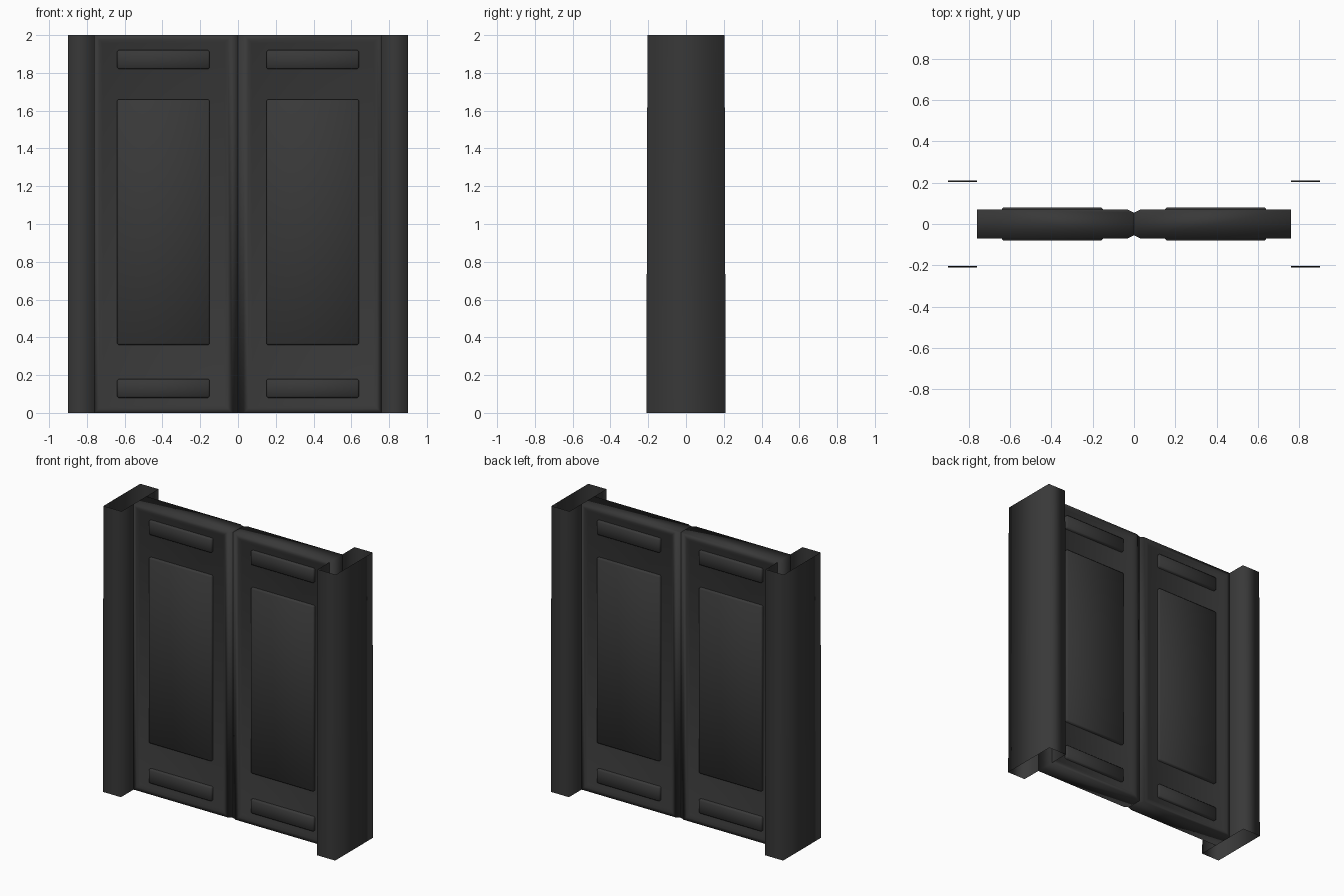
import bpy, bmesh

cube = bpy.data.objects.get("Cube")
if cube:
    bpy.data.objects.remove(cube)

# One dark colour for everything
mat = bpy.data.materials.new("charcoal_grey")
mat.use_nodes = True
colour = (0.04, 0.04, 0.04, 1)
mat.diffuse_color = colour
mat.node_tree.nodes["Principled BSDF"].inputs["Base Color"].default_value = colour


def finish(bm, name, smooth=True):
    """Turn a bmesh into a named, shaded object."""
    mesh = bpy.data.meshes.new(name)
    for f in bm.faces:
        f.smooth = smooth
    bm.to_mesh(mesh)
    bm.free()
    mesh.materials.append(mat)
    obj = bpy.data.objects.new(name, mesh)
    bpy.context.collection.objects.link(obj)
    return obj


def extrude_outline(bottom, top, cap):
    """Join matching outlines on the floor and at the top with walls."""
    bm = bmesh.new()
    low = [bm.verts.new((x, y, 0)) for x, y in bottom]
    high = [bm.verts.new((x, y, HEIGHT)) for x, y in top]
    n = len(low)
    for i in range(n if cap else n - 1):
        j = (i + 1) % n
        bm.faces.new((low[i], low[j], high[j], high[i]))
    if cap:
        bm.faces.new(low[::-1])
        bm.faces.new(high)
    return bm


HEIGHT = 2.0
INNER, OUTER = 0.76, 0.90      # jamb sides
THICK, EDGE = 0.07, 0.055      # half thickness of a leaf, and at its meeting edge


def jamb_outline(s, half):
    pts = [(INNER, THICK), (INNER, half), (OUTER, half),
           (OUTER, -half), (INNER, -half), (INNER, -THICK)]
    pts = [(s * x, y) for x, y in pts]
    return pts[::-1] if s > 0 else pts


for side, s in (("left", 1), ("right", -1)):
    # Hollow jamb, open at both ends and slotted for the leaf
    bm = extrude_outline(jamb_outline(s, 0.21), jamb_outline(s, 0.204), False)
    bmesh.ops.reverse_faces(bm, faces=bm.faces[:])
    for f in bm.faces:
        f.normal_update()
    if max(bm.faces, key=lambda f: s * f.calc_center_median().x).normal.x * s < 0:
        bmesh.ops.reverse_faces(bm, faces=bm.faces[:])
    finish(bm, side + "_jamb")

    # Leaf with a chamfered meeting edge and a shallow sunk field on each face
    outline = [(0, -EDGE), (0.03, -THICK), (INNER, -THICK),
               (INNER, THICK), (0.03, THICK), (0, EDGE)]
    outline = [(s * x, y) for x, y in outline]
    bm = extrude_outline(outline, outline, True)
    bmesh.ops.recalc_face_normals(bm, faces=bm.faces[:])
    broad = [f for f in bm.faces if abs(f.normal.y) > 0.99]
    bmesh.ops.inset_region(bm, faces=broad, thickness=0.035)
    bmesh.ops.inset_region(bm, faces=broad, thickness=0.025, depth=-0.01)
    finish(bm, side + "_leaf")

    # Raised panels, showing on both faces of the leaf
    for part, z0, z1 in (("bottom_panel", 0.08, 0.18), ("main_panel", 0.36, 1.66),
                         ("top_panel", 1.82, 1.92)):
        bm = bmesh.new()
        bmesh.ops.create_cube(bm, size=1)
        for v in bm.verts:
            v.co = (s * 0.395 + v.co.x * 0.49, v.co.y * 0.16,
                    (z0 + z1) / 2 + v.co.z * (z1 - z0))
        bmesh.ops.bevel(bm, geom=bm.edges[:], offset=0.008, segments=1,
                        affect='EDGES')
        finish(bm, side + "_" + part)
